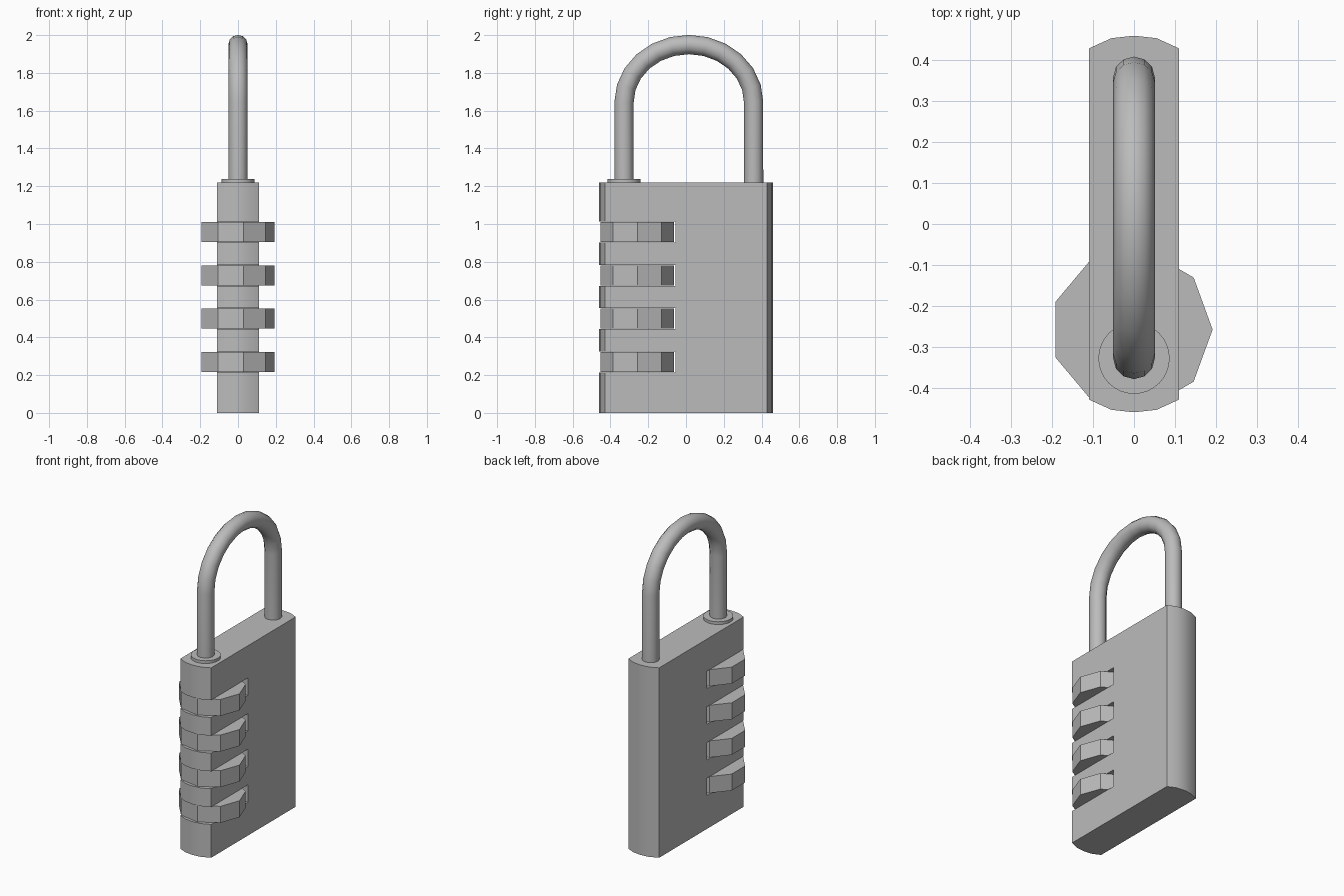
import bpy, bmesh
from math import sin, cos, pi, radians

if "Cube" in bpy.data.objects:
    bpy.data.objects.remove(bpy.data.objects["Cube"])

DIAL_Z = [0.27 + 0.229 * i for i in range(4)]
LEG_FRONT, LEG_BACK = -0.328, 0.358

# Dark grey metal for every part
metal = bpy.data.materials.new("dark_metal")
metal.diffuse_color = (0.5, 0.5, 0.5, 1)
metal.use_nodes = True
metal.node_tree.nodes["Principled BSDF"].inputs["Base Color"].default_value = metal.diffuse_color


def add_mesh(name, bm):
    bmesh.ops.recalc_face_normals(bm, faces=bm.faces)
    mesh = bpy.data.meshes.new(name)
    bm.to_mesh(mesh)
    bm.free()
    obj = bpy.data.objects.new(name, mesh)
    bpy.context.collection.objects.link(obj)
    return obj


def prism(bm, outline, z0, z1):
    face = bm.faces.new([bm.verts.new((x, y, z0)) for x, y in outline])
    ext = bmesh.ops.extrude_face_region(bm, geom=[face])
    top = [v for v in ext["geom"] if isinstance(v, bmesh.types.BMVert)]
    bmesh.ops.translate(bm, vec=(0, 0, z1 - z0), verts=top)


def make_active(obj):
    bpy.ops.object.select_all(action='DESELECT')
    obj.select_set(True)
    bpy.context.view_layer.objects.active = obj


def finish(obj, angle=30):
    obj.data.materials.clear()
    obj.data.materials.append(metal)
    make_active(obj)
    bpy.ops.object.shade_smooth_by_angle(angle=radians(angle))


# Body: slab with gently rounded front and back
back = [(0.11, 0.429), (0.055, 0.454), (0, 0.46), (-0.055, 0.454), (-0.11, 0.429)]
outline = back + [(-x, -y) for x, y in back]
bm = bmesh.new()
prism(bm, outline, 0, 1.22)
body = add_mesh("lock_body", bm)

# Dial slots, cut right through the front part of the body
bm = bmesh.new()
for z in DIAL_Z:
    prism(bm, [(-0.3, -0.6), (0.3, -0.6), (0.3, -0.056), (-0.3, -0.056)],
          z - 0.056, z + 0.056)
cutter = add_mesh("slot_cutter", bm)
cutter.hide_render = True
cut = body.modifiers.new("slots", 'BOOLEAN')
cut.object = cutter
cut.operation = 'DIFFERENCE'
cut.solver = 'EXACT'
make_active(body)
bpy.ops.object.modifier_apply(modifier=cut.name)
bpy.data.objects.remove(cutter)
finish(body)

# Number dials: nine-sided wheels
for i, z in enumerate(DIAL_Z):
    bm = bmesh.new()
    ring = [(-0.006 + 0.198 * cos(2 * pi * k / 9), -0.258 + 0.198 * sin(2 * pi * k / 9))
            for k in range(9)]
    prism(bm, ring, z - 0.053, z + 0.053)
    finish(add_mesh(f"dial_{i + 1}", bm))

# Shackle: round bar swept along two legs and an arch
mid, half = (LEG_FRONT + LEG_BACK) / 2, (LEG_BACK - LEG_FRONT) / 2
path = [(LEG_FRONT, 1.19)]
path += [(mid - half * cos(pi * k / 12), 1.645 + 0.305 * sin(pi * k / 12)) for k in range(13)]
path += [(LEG_BACK, 1.19)]
curve = bpy.data.curves.new("shackle", 'CURVE')
curve.dimensions = '3D'
curve.twist_mode = 'MINIMUM'
curve.bevel_depth = 0.051
curve.bevel_resolution = 4
curve.use_fill_caps = True
spline = curve.splines.new('POLY')
spline.points.add(len(path) - 1)
for point, (y, z) in zip(spline.points, path):
    point.co = (0, y, z, 1)
shackle = bpy.data.objects.new("shackle", curve)
bpy.context.collection.objects.link(shackle)
make_active(shackle)
bpy.ops.object.convert(target='MESH')
finish(bpy.context.object, 40)

# Collar around the front leg
bpy.ops.mesh.primitive_cylinder_add(vertices=32, radius=0.087, depth=0.03,
                                    location=(0, LEG_FRONT, 1.223))
collar = bpy.context.object
collar.name = "shackle_collar"
finish(collar)
